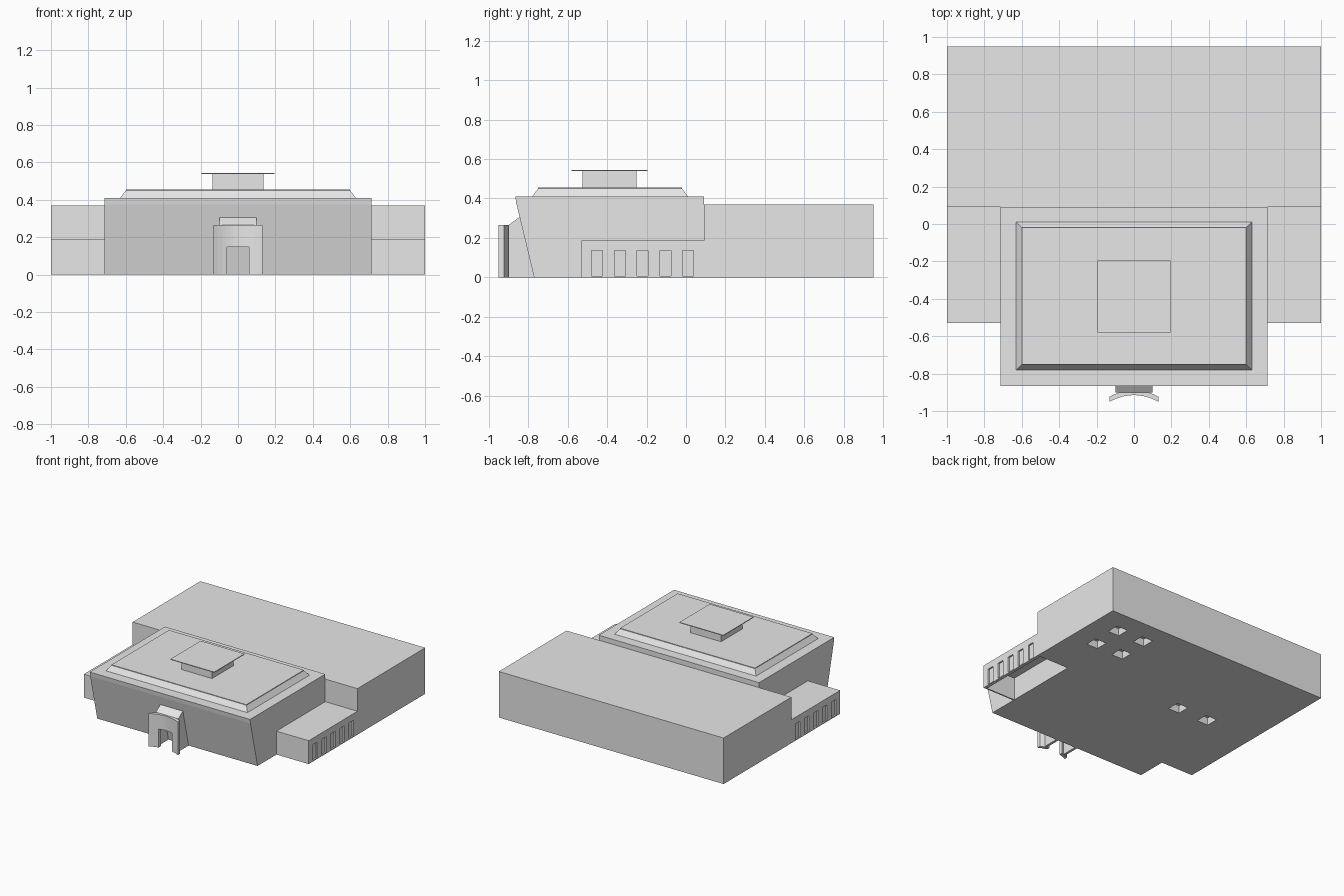
import bpy, bmesh
from mathutils import Vector

cube = bpy.data.objects.get("Cube")
if cube:
    bpy.data.objects.remove(cube, do_unlink=True)

grey = bpy.data.materials.new("light grey")
grey.use_nodes = True
COLOUR = (0.8, 0.8, 0.8, 1)
grey.diffuse_color = COLOUR
grey.node_tree.nodes["Principled BSDF"].inputs["Base Color"].default_value = COLOUR


def finish(name, bm):
    bmesh.ops.recalc_face_normals(bm, faces=bm.faces[:])
    mesh = bpy.data.meshes.new(name)
    bm.to_mesh(mesh)
    bm.free()
    mesh.materials.append(grey)
    ob = bpy.data.objects.new(name, mesh)
    bpy.context.scene.collection.objects.link(ob)
    return ob


def prism(name, outline, axis, lo, hi):
    """Extrude an outline along x (outline is y, z) or along z (outline is x, y)."""
    bm = bmesh.new()
    place = (lambda a, b: (lo, a, b)) if axis == "x" else (lambda a, b: (a, b, lo))
    face = bm.faces.new([bm.verts.new(place(a, b)) for a, b in outline])
    out = bmesh.ops.extrude_face_region(bm, geom=[face])
    shift = Vector((hi - lo, 0, 0)) if axis == "x" else Vector((0, 0, hi - lo))
    bmesh.ops.translate(bm, vec=shift,
                        verts=[g for g in out["geom"] if isinstance(g, bmesh.types.BMVert)])
    return finish(name, bm)


def box(name, x, y, z):
    outline = [(x[0], y[0]), (x[1], y[0]), (x[1], y[1]), (x[0], y[1])]
    return prism(name, outline, "z", *z)


def cut(ob, x, y, z):
    """Subtract a box, then discard the cutter."""
    cutter = box("cutter", x, y, z)
    cutter.hide_render = True
    mod = ob.modifiers.new("cut", "BOOLEAN")
    mod.operation, mod.solver, mod.object = "DIFFERENCE", "EXACT", cutter
    bpy.context.view_layer.objects.active = ob
    bpy.ops.object.modifier_apply(modifier=mod.name)
    bpy.data.objects.remove(cutter, do_unlink=True)


# Rear hall with shallow square pits in its underside
hall = box("rear_hall", (-1, 1), (0.09, 0.95), (0, 0.37))
pits = [(x, y) for x in (0.54, 0.78) for y in (0.5, 0.745)] + [(-0.29, 0.16), (-0.565, 0.16)]
for px, py in pits:
    cut(hall, (px - 0.05, px + 0.05), (py - 0.05, py + 0.05), (-0.05, 0.06))

# Main block: front wall leans outward up to a narrow upright fascia
prism("main_block", [(-0.77, 0), (-0.86, 0.375), (-0.865, 0.41), (0.09, 0.41), (0.09, 0)],
      "x", -0.713, 0.713)

# Low side wings with recessed windows; the left one is open underneath
for side, label in ((-1, "right"), (1, "left")):
    wing = box(label + "_wing", sorted((side * 0.713, side)), (-0.53, 0.09), (0, 0.188))
    if side == 1:
        cut(wing, (0.7, 0.975), (-0.52, 0.1), (-0.05, 0.183))
    for i in range(5):
        wy = -0.45 + i * 0.115
        cut(wing, sorted((side * 0.988, side * 1.05)), (wy - 0.028, wy + 0.028), (0.008, 0.135))

# Raised roof tier with sloping edges and a thin top slab
tier = box("roof_tier", (-0.63, 0.63), (-0.78, 0.01), (0.41, 0.45))
for v in tier.data.vertices:
    if v.co.z > 0.43:
        v.co.x *= 0.6 / 0.63
        v.co.y = -0.75 if v.co.y < -0.4 else -0.02
box("roof_slab", (-0.6, 0.6), (-0.75, -0.02), (0.45, 0.455))

# Rooftop penthouse with an overhanging flat cap
box("penthouse", (-0.137, 0.137), (-0.525, -0.25), (0.455, 0.54))
box("penthouse_cap", (-0.195, 0.195), (-0.58, -0.195), (0.538, 0.544))

# Curved entrance screen with a doorway
STEPS = 12
xs = [-0.13 + 0.26 * i / STEPS for i in range(STEPS + 1)]
front = [(x, -0.915 - 0.035 * (x / 0.13) ** 2) for x in xs]
back = [(x, y + 0.027) for x, y in reversed(front)]
screen = prism("entrance_screen", front + back, "z", 0, 0.265)
cut(screen, (-0.06, 0.06), (-1, -0.85), (-0.05, 0.148))

# Entrance passage with a sloping roof joining the leaning wall
passage = prism("entrance_passage",
                [(-0.9, 0), (-0.9, 0.265), (-0.845, 0.305), (-0.78, 0.305), (-0.765, 0)],
                "x", -0.1, 0.1)
cut(passage, (-0.08, 0.08), (-1, -0.7), (-0.05, 0.25))
